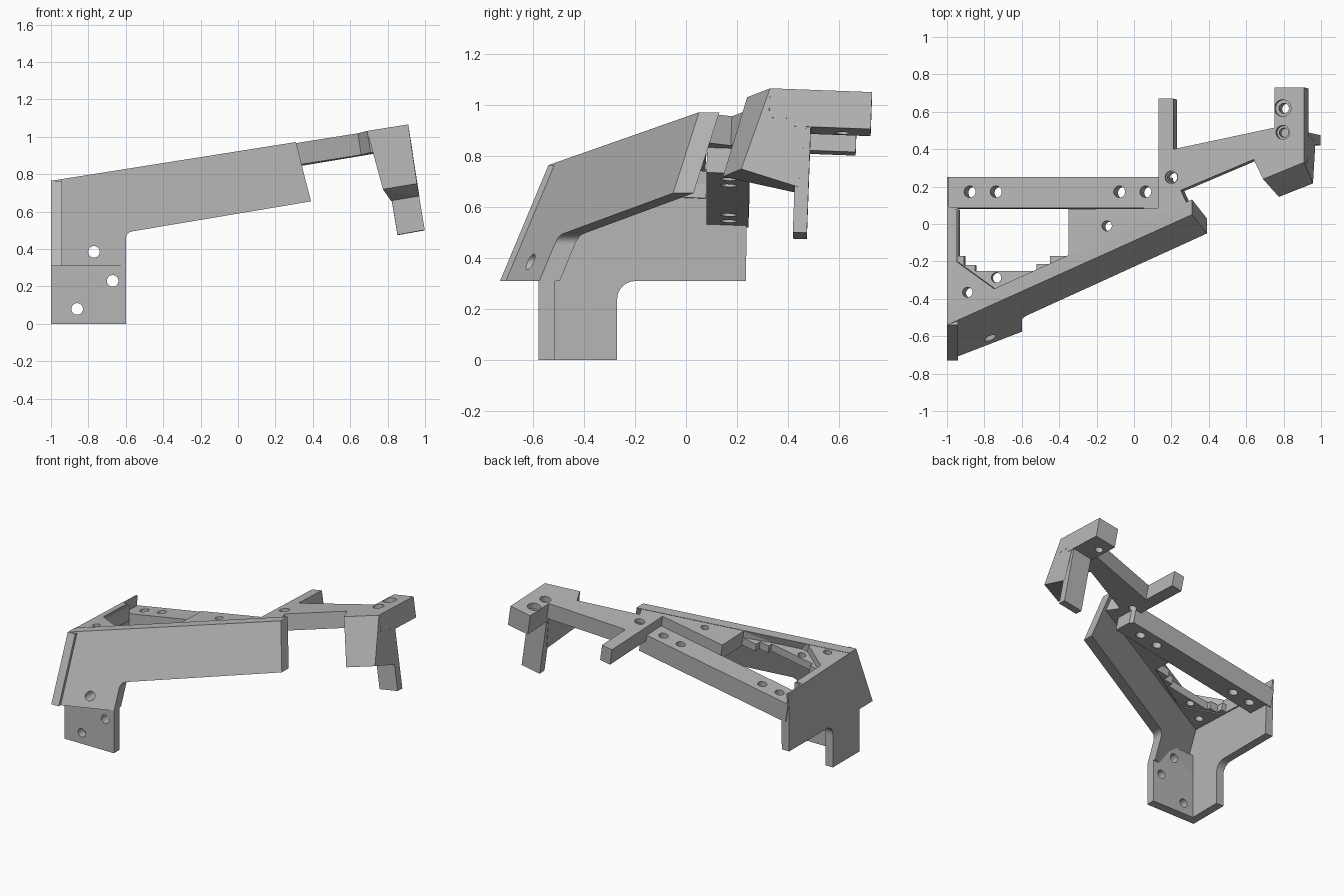
import bpy, bmesh, math
from mathutils import Vector, Matrix

cube = bpy.data.objects.get("Cube")
if cube:
    bpy.data.objects.remove(cube, do_unlink=True)

grey = bpy.data.materials.new("light_grey")
grey.use_nodes = True
grey.diffuse_color = (0.47, 0.47, 0.47, 1)
grey.node_tree.nodes["Principled BSDF"].inputs["Base Color"].default_value = grey.diffuse_color

DOWN = Vector((0.165, -0.037, -1))  # direction square to the tilted top


def top_z(x, y):
    """Height of the tilted top plane."""
    return 0.765 + 0.175 * (x + 1) - 0.0375 * (y + 0.54)


def panel_y(x, z):
    """Depth of the leaning front plane."""
    return -0.73 + 0.385 * (x + 1) + 0.418 * (z - 0.31)


def finish(name, bm):
    bmesh.ops.recalc_face_normals(bm, faces=bm.faces)
    me = bpy.data.meshes.new(name)
    bm.to_mesh(me)
    bm.free()
    me.materials.append(grey)
    ob = bpy.data.objects.new(name, me)
    bpy.context.collection.objects.link(ob)
    return ob


def prism(name, pts, offset):
    bm = bmesh.new()
    a = [bm.verts.new(p) for p in pts]
    b = [bm.verts.new(Vector(p) + Vector(offset)) for p in pts]
    bm.faces.new(a)
    bm.faces.new(b[::-1])
    for i in range(len(a)):
        j = (i + 1) % len(a)
        bm.faces.new((a[i], b[i], b[j], a[j]))
    return finish(name, bm)


def plate(name, outline, depth, recess=0):
    """Slab hanging from the tilted top plane."""
    return prism(name, [(x, y, top_z(x, y) - recess) for x, y in outline], DOWN * depth)


def hull(name, pts):
    bm = bmesh.new()
    for p in pts:
        bm.verts.new(p)
    bmesh.ops.convex_hull(bm, input=bm.verts)
    bmesh.ops.dissolve_limit(bm, angle_limit=0.01, verts=bm.verts, edges=bm.edges)
    return finish(name, bm)


def arc(cu, cv, r, start, end, n=6):
    angles = [math.radians(start + (end - start) * i / n) for i in range(n + 1)]
    return [(cu + r * math.cos(t), cv + r * math.sin(t)) for t in angles]


# Top plate with its arm, rear prong and end block
top_plate = plate("top_plate", [
    (-1, -0.54), (0.31, 0.05), (0.25, 0.18), (0.64, 0.345), (0.69, 0.24),
    (0.91, 0.33), (0.91, 0.73), (0.75, 0.73), (0.75, 0.515), (0.21, 0.4),
    (0.21, 0.67), (0.13, 0.67), (0.13, 0.085), (-0.35, 0.08), (-0.35, -0.17),
    (-0.68, -0.345), (-0.75, -0.345), (-0.95, -0.2), (-0.95, 0.08), (-1, 0.08)], 0.115)

# Recessed ledge with a stepped edge
ledge = plate("stepped_ledge", [
    (-0.97, -0.17), (-0.97, -0.42), (-0.8, -0.4), (-0.34, -0.2), (-0.34, -0.17),
    (-0.45, -0.17), (-0.45, -0.215), (-0.52, -0.215), (-0.52, -0.25),
    (-0.85, -0.25), (-0.85, -0.22), (-0.91, -0.22), (-0.91, -0.17)], 0.055, 0.055)

# Rear crossbar
bar = plate("rear_bar", [(-1, 0.085), (0.2, 0.085), (0.2, 0.25), (-1, 0.25)], 0.14, 0.075)

# Leaning front panel with a filleted lower corner
profile = [(-1, 0.31), (-1, 0.765), (0.31, top_z(0.31, 0.05)), (0.39, 0.655)]
profile += arc(-0.56, 0.455, 0.04, 98, 180) + [(-0.6, 0.31)]
panel = prism("front_panel", [(x, panel_y(x, z), z) for x, z in profile], (0, 0.08, 0))

# Solid corner between panel and post
corner = hull("panel_corner", [
    (x, y, z) for x in (-0.995, -0.605) for z in (0.31, 0.47)
    for y in (panel_y(x, z) + 0.01, max(-0.515, panel_y(x, z) + 0.02))])

# Front face of the post
post = hull("post_front", [
    (x, y, z) for x in (-1, -0.6) for y in (-0.578, -0.515) for z in (0, 0.312)])

# Side wall running down into the post
wall_profile = [(-0.578, 0), (-0.27, 0)] + arc(-0.2, 0.24, 0.07, 180, 90)
wall_profile += [(0.235, 0.31), (0.24, 0.65), (0.09, 0.65), (0.09, 0.741),
                 (-0.54, 0.765), (-0.73, 0.31), (-0.578, 0.31)]
wall = prism("side_wall", [(-1, y, z) for y, z in wall_profile], (0.06, 0, 0))
prism("wall_fin", [(-1, 0.08, 0.64), (-1, 0.24, 0.64), (-1, 0.25, 0.735), (-1, 0.08, 0.741)],
      (0.012, 0, 0))

# End block: thick tail, leaning front wedge and hanging leg
tail = plate("end_tail", [(0.75, 0.43), (0.91, 0.43), (0.91, 0.73), (0.75, 0.73)], 0.145)
wedge_top = [(0.69, 0.24), (0.91, 0.33), (0.91, 0.49), (0.76, 0.49)]
wedge = hull("end_wedge", [(x, y, top_z(x, y)) for x, y in wedge_top] + [
    (0.775, 0.145, 0.72), (0.957, 0.217, 0.75), (0.97, 0.44, 0.68), (0.82, 0.44, 0.655)])
leg = plate("end_leg", [(0.76, 0.44), (0.906, 0.44), (0.906, 0.495), (0.76, 0.495)], 0.56)


# Hole cutters
def cutter(name, rods):
    bm = bmesh.new()
    for start, end, r in rods:
        axis = end - start
        m = Matrix.Translation((start + end) / 2) @ axis.to_track_quat('Z', 'Y').to_matrix().to_4x4()
        bmesh.ops.create_cone(bm, cap_ends=True, segments=24, radius1=r, radius2=r,
                              depth=axis.length, matrix=m)
    ob = finish(name, bm)
    ob.hide_render = True
    ob.hide_viewport = True
    ob.display_type = 'WIRE'
    return ob


def top_rod(x, y, depth, r):
    p = Vector((x, y, top_z(x, y)))
    return p - DOWN * 0.05, p + DOWN * depth, r


holes = [top_rod(x, y, 0.25, 0.027) for x, y in (
    (-0.89, -0.365), (-0.745, -0.285), (-0.145, -0.01), (0.2, 0.25), (0.795, 0.62))]
holes += [top_rod(x, 0.175, 0.3, 0.031) for x in (-0.89, -0.75, -0.09, 0.05)]
holes.append(top_rod(0.795, 0.49, 0.1, 0.025))
holes += [(Vector((x, -0.9, z)), Vector((x, -0.4, z)), 0.031)
          for x, z in ((-0.77, 0.385), (-0.67, 0.23), (-0.86, 0.08))]
bores = [top_rod(0.795, 0.62, 0.04, 0.045), top_rod(0.795, 0.49, 0.04, 0.037),
         top_rod(0.2, 0.25, 0.03, 0.034)]
cutters = [cutter("hole_cutter", holes), cutter("bore_cutter", bores)]

for ob in (top_plate, ledge, bar, panel, corner, post, tail, wedge, leg):
    for c in cutters:
        if c is cutters[1] and ob not in (top_plate, tail, wedge, leg):
            continue
        mod = ob.modifiers.new("holes", 'BOOLEAN')
        mod.operation = 'DIFFERENCE'
        mod.solver = 'EXACT'
        mod.object = c
